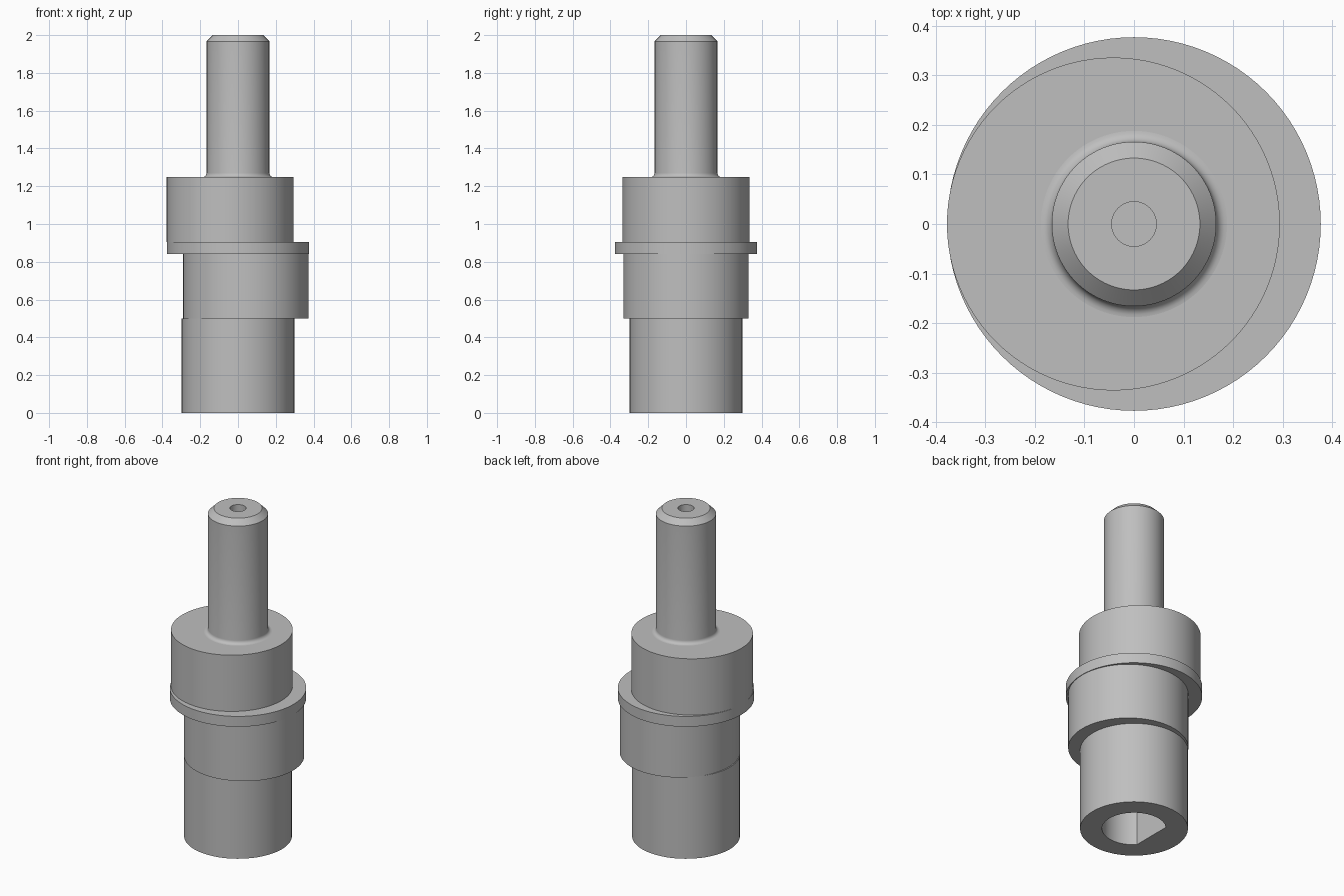
import bpy, bmesh
from math import sin, cos, pi, radians

SEGMENTS = 96

old = bpy.data.objects.get("Cube")
if old:
    bpy.data.objects.remove(old, do_unlink=True)

steel = bpy.data.materials.new("grey steel")
steel.use_nodes = True
GREY = (0.52, 0.52, 0.52, 1)
steel.diffuse_color = GREY
steel.node_tree.nodes["Principled BSDF"].inputs["Base Color"].default_value = GREY


def lathe(name, profile, offset=0.0, flat_below=0.0, closed=False):
    """Turn a (radius, z) profile about z. Radii under flat_below get a flat on the -x side."""
    bm = bmesh.new()
    rings = []
    for r, z in profile:
        ring = []
        for i in range(SEGMENTS):
            a = 2 * pi * i / SEGMENTS
            rad = r
            if r < flat_below and cos(a) < -cos(pi / 4):
                rad = r * cos(pi / 4) / -cos(a)
            ring.append(bm.verts.new((rad * cos(a), rad * sin(a), z)))
        rings.append(ring)
    pairs = list(zip(rings, rings[1:]))
    if closed:
        pairs.append((rings[-1], rings[0]))
    else:
        bm.faces.new(rings[0])
        bm.faces.new(rings[-1])
    for low, high in pairs:
        for i in range(SEGMENTS):
            j = (i + 1) % SEGMENTS
            bm.faces.new((low[i], low[j], high[j], high[i]))
    bmesh.ops.recalc_face_normals(bm, faces=bm.faces)
    mesh = bpy.data.meshes.new(name)
    bm.to_mesh(mesh)
    bm.free()
    mesh.materials.append(steel)
    ob = bpy.data.objects.new(name, mesh)
    ob.location.x = offset
    bpy.context.collection.objects.link(ob)
    bpy.ops.object.select_all(action='DESELECT')
    ob.select_set(True)
    bpy.context.view_layer.objects.active = ob
    bpy.ops.object.shade_smooth_by_angle(angle=radians(30))
    return ob


# Base sleeve with a D-shaped bore
lathe("base_sleeve", [(0.298, 0), (0.298, 0.5), (0.177, 0.5), (0.177, 0)],
      flat_below=0.2, closed=True)

# Two opposed eccentrics with a round flange between them
lathe("lower_eccentric", [(0.332, 0.5), (0.332, 0.842)], offset=0.0415)
lathe("flange", [(0.377, 0.842), (0.377, 0.905)])
lathe("upper_eccentric", [(0.336, 0.905), (0.336, 1.248)], offset=-0.0415)

# Pin with a root fillet, chamfered tip and centre hole
PIN, FILLET, ROOT = 0.166, 0.022, 1.248
steps = 6
fillet = [(PIN + FILLET * (1 - sin(pi / 2 * i / steps)),
           ROOT + FILLET * (1 - cos(pi / 2 * i / steps))) for i in range(steps + 1)]
lathe("pin", fillet + [(PIN, 1.967), (0.133, 2), (0.045, 2), (0.045, 1.85)])
